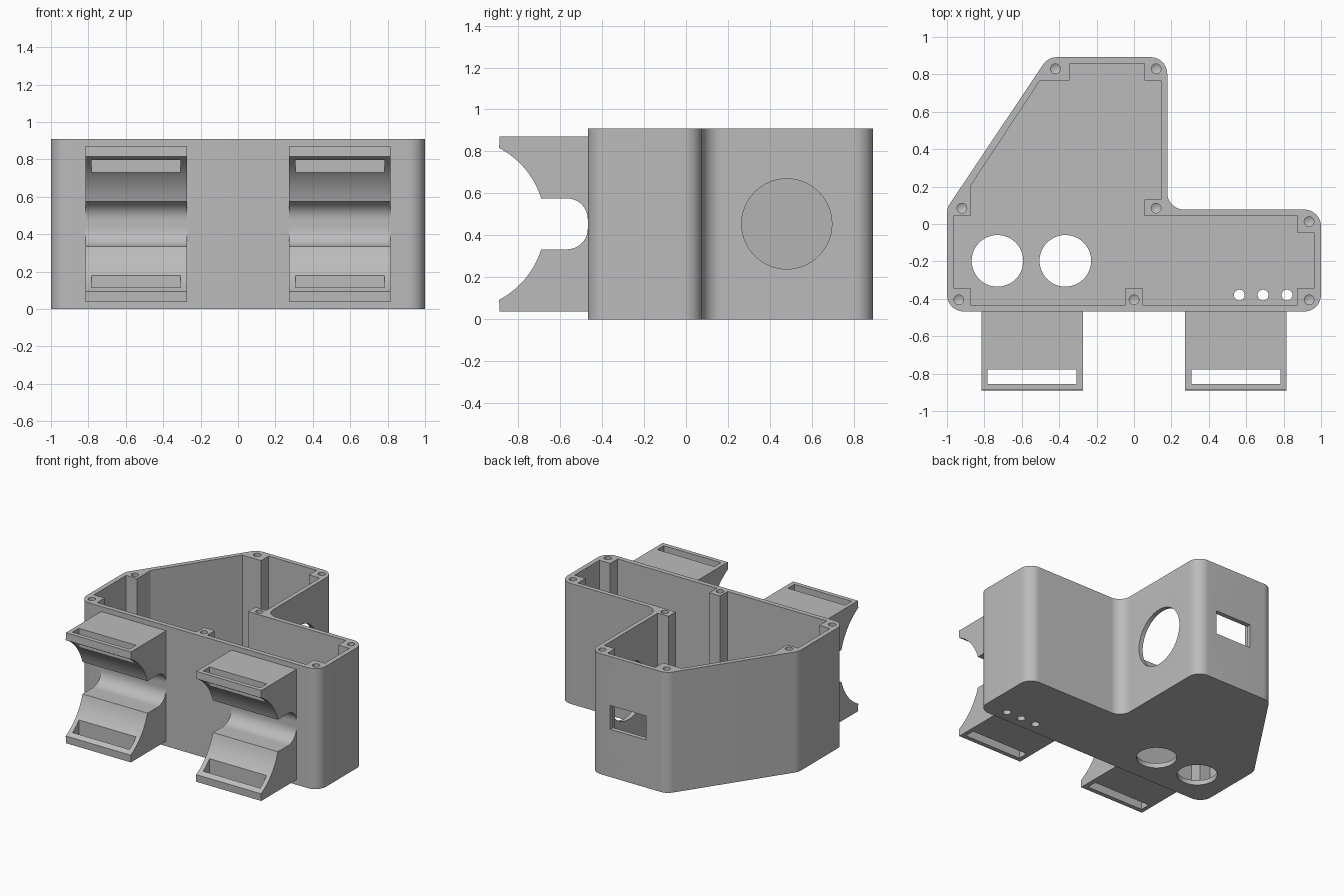
import bpy, bmesh, math
from mathutils import Vector

if "Cube" in bpy.data.objects:
    bpy.data.objects.remove(bpy.data.objects["Cube"])

H, MID = 0.91, 0.455          # box height and its middle
grey = bpy.data.materials.new("grey plastic")
grey.diffuse_color = (0.5, 0.5, 0.5, 1)
grey.use_nodes = True
grey.node_tree.nodes["Principled BSDF"].inputs["Base Color"].default_value = grey.diffuse_color


def prism(name, pts, lo, hi, axis="z"):
    """Extrude a closed 2D profile from lo to hi along one axis."""
    place = {"z": lambda a, b, t: (a, b, t),
             "x": lambda a, b, t: (t, a, b),
             "y": lambda a, b, t: (a, t, b)}[axis]
    bm = bmesh.new()
    bottom = [bm.verts.new(place(a, b, lo)) for a, b in pts]
    top = [bm.verts.new(place(a, b, hi)) for a, b in pts]
    n = len(pts)
    bm.faces.new(bottom[::-1])
    bm.faces.new(top)
    for i in range(n):
        j = (i + 1) % n
        bm.faces.new((bottom[i], bottom[j], top[j], top[i]))
    bmesh.ops.recalc_face_normals(bm, faces=bm.faces[:])
    mesh = bpy.data.meshes.new(name)
    bm.to_mesh(mesh)
    bm.free()
    mesh.materials.append(grey)
    ob = bpy.data.objects.new(name, mesh)
    bpy.context.collection.objects.link(ob)
    return ob


def arc(cx, cy, r, a0, a1, n):
    return [(cx + r * math.cos(math.radians(a0 + (a1 - a0) * i / n)),
             cy + r * math.sin(math.radians(a0 + (a1 - a0) * i / n))) for i in range(n + 1)]


def circle(cx, cy, r, n=48):
    return arc(cx, cy, r, 0, 360, n)[:-1]


def rect(x0, x1, y0, y1):
    return [(x0, y0), (x1, y0), (x1, y1), (x0, y1)]


def rounded(corners, r, n=12):
    """Fillet every corner of a polygon with radius r."""
    out = []
    for i, c in enumerate(corners):
        p = Vector(c)
        u = (Vector(corners[i - 1]) - p).normalized()
        v = (Vector(corners[(i + 1) % len(corners)]) - p).normalized()
        half = u.angle(v) / 2
        centre = p + (u + v).normalized() * (r / math.sin(half))
        s = p + u * (r / math.tan(half)) - centre
        e = p + v * (r / math.tan(half)) - centre
        sweep = s.angle(e)
        for k in range(n + 1):
            t = k / n
            out.append(tuple(centre + (s * math.sin((1 - t) * sweep)
                                       + e * math.sin(t * sweep)) / math.sin(sweep)))
    return out


def cut(ob, cutter):
    mod = ob.modifiers.new("cut", "BOOLEAN")
    mod.operation, mod.solver, mod.object = "DIFFERENCE", "EXACT", cutter
    bpy.context.view_layer.objects.active = ob
    bpy.ops.object.modifier_apply(modifier=mod.name)
    bpy.data.objects.remove(cutter)


def smooth(ob):
    bpy.ops.object.select_all(action="DESELECT")
    ob.select_set(True)
    bpy.context.view_layer.objects.active = ob
    bpy.ops.object.shade_smooth_by_angle(angle=math.radians(30))


# Box shell with rounded corners
box = prism("enclosure_box", rounded(
    [(-1, -0.468), (1, -0.468), (1, 0.077), (0.178, 0.077),
     (0.178, 0.892), (-0.46, 0.892), (-1, 0.085)], 0.09), 0, H)

# Cavity, stepped around the screw posts
cut(box, prism("cavity", [
    (-0.875, -0.432), (-0.045, -0.432), (-0.045, -0.342), (0.045, -0.342),
    (0.045, -0.432), (0.873, -0.432), (0.873, -0.342), (0.964, -0.342),
    (0.964, -0.048), (0.873, -0.048), (0.873, 0.042), (0.055, 0.042),
    (0.055, 0.13), (0.145, 0.13), (0.145, 0.768), (0.055, 0.768),
    (0.055, 0.858), (-0.345, 0.858), (-0.345, 0.768), (-0.502, 0.768),
    (-0.873, 0.205), (-0.873, 0.042), (-0.964, 0.042), (-0.964, -0.342),
    (-0.875, -0.342)], 0.036, H + 0.1))

# Floor openings: two large, three small
for x, y, r in [(-0.73, -0.197, 0.138), (-0.367, -0.197, 0.138),
                (0.563, -0.38, 0.029), (0.69, -0.38, 0.029), (0.818, -0.38, 0.029)]:
    cut(box, prism("floor_hole", circle(x, y, r), -0.1, 0.2))

# Round side opening and rectangular back window
cut(box, prism("side_hole", circle(0.48, MID, 0.215, 64), 0.1, 0.3, "x"))
cut(box, prism("back_window", rect(-0.29, 0.01, 0.36, 0.54), 0.8, 1.0, "y"))

# Blind screw holes with conical ends
for x, y in [(-0.42, 0.83), (0.118, 0.83), (-0.92, 0.085), (0.118, 0.085),
             (0.936, 0.013), (0.936, -0.405), (0, -0.405), (-0.937, -0.405)]:
    hole = prism("screw_hole", circle(x, y, 0.026, 24), H - 0.2, H + 0.1)
    bm = bmesh.new()
    bm.from_mesh(hole.data)
    end = min(bm.faces, key=lambda f: f.calc_center_median().z)
    tip = bmesh.ops.poke(bm, faces=[end])["verts"][0]
    tip.co.z -= 0.015
    bm.to_mesh(hole.data)
    bm.free()
    cut(box, hole)
smooth(box)

# Strap brackets: concave cradle jaws, mirrored up/down and left/right
a_in = math.degrees(math.atan2(0.121, 0.39))
a_out = math.degrees(math.atan2(0.362, 0.19))
jaw = ([(-0.455, 0.872), (-0.888, 0.872)]
       + arc(-1.08, MID, 0.4085, a_out, a_in, 20)
       + arc(-0.566, 0.478, 0.098, 90, 0, 12) + [(-0.455, 0.478)])
for side, s in (("left", -1), ("right", 1)):
    for level, flip in (("upper", False), ("lower", True)):
        pts = [(y, 2 * MID - z if flip else z) for y, z in jaw]
        x0, x1 = sorted((s * 0.273, s * 0.816))
        bracket = prism(f"{side}_{level}_strap_bracket", pts, x0, x1, "x")
        x0, x1 = sorted((s * 0.307, s * 0.784))
        cut(bracket, prism("strap_slot", rect(x0, x1, -0.855, -0.778), -0.1, 1.0))
        smooth(bracket)
